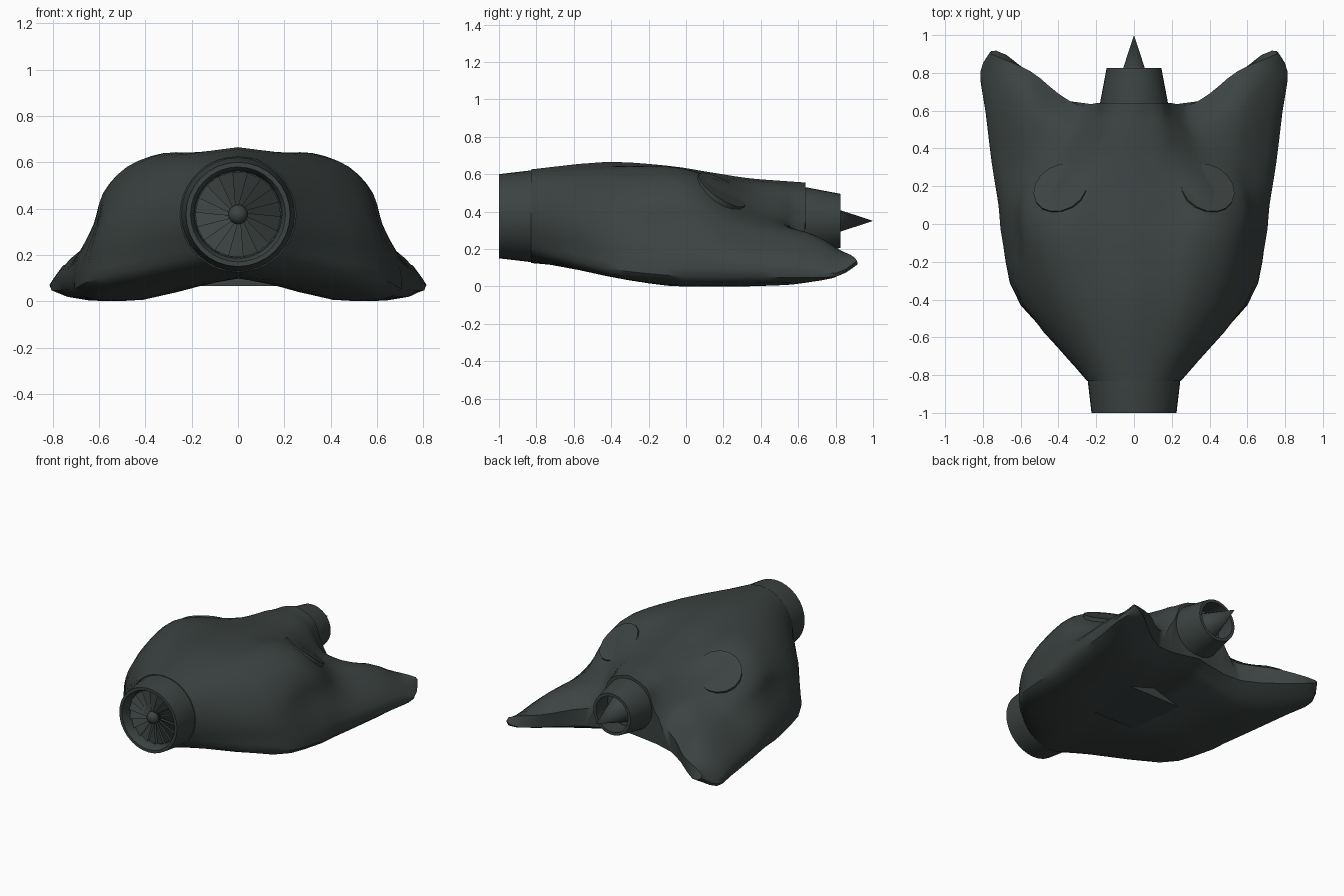
import bpy, bmesh, math
from mathutils import Vector

if "Cube" in bpy.data.objects:
    bpy.data.objects.remove(bpy.data.objects["Cube"])

mat = bpy.data.materials.new("dark_green_grey")
mat.diffuse_color = (0.045, 0.056, 0.054, 1)
mat.use_nodes = True
mat.node_tree.nodes["Principled BSDF"].inputs["Base Color"].default_value = mat.diffuse_color


def finish(name, bm, smooth=35):
    bmesh.ops.remove_doubles(bm, verts=bm.verts, dist=0.0005)
    bmesh.ops.recalc_face_normals(bm, faces=bm.faces)
    me = bpy.data.meshes.new(name)
    bm.to_mesh(me)
    bm.free()
    me.materials.append(mat)
    ob = bpy.data.objects.new(name, me)
    bpy.context.collection.objects.link(ob)
    bpy.ops.object.select_all(action='DESELECT')
    ob.select_set(True)
    bpy.context.view_layer.objects.active = ob
    if smooth:
        bpy.ops.object.shade_smooth_by_angle(angle=math.radians(smooth))
    return ob


def lathe(name, profile, zc, n=32):
    """Spin (y, radius) points around the engine axis."""
    bm = bmesh.new()
    rings = [[bm.verts.new((r * math.sin(2 * math.pi * i / n), y,
                            zc + r * math.cos(2 * math.pi * i / n)))
              for i in range(n)] for y, r in profile]
    for a, b in zip(rings, rings[1:]):
        for i in range(n):
            j = (i + 1) % n
            bm.faces.new((a[i], a[j], b[j], b[i]))
    return finish(name, bm)


def spline(pts, steps=3):
    """Smooth curve through every given point."""
    out = []
    for i in range(len(pts) - 1):
        p0, p1, p2 = pts[max(i - 1, 0)], pts[i], pts[i + 1]
        p3 = pts[min(i + 2, len(pts) - 1)]
        for s in range(steps):
            t = s / steps
            out.append(p1 + 0.5 * t * ((p2 - p0) + t * ((2 * p0 - 5 * p1 + 4 * p2 - p3)
                       + t * (3 * p1 - p0 - 3 * p2 + p3))))
    out.append(pts[-1])
    return out


# Hull: half sections (y, wing sweep, top z, belly z, points from top to belly)
SECTIONS = [
    (-.43, 0, .665, .098, (.15, .645, .29, .62, .42, .54, .52, .42, .575, .30, .59, .18, .575, .07, .30, .06)),
    (-.10, 0, .645, .115, (.18, .63, .32, .64, .48, .58, .575, .47, .61, .34, .685, .15, .665, .03, .40, .01)),
    (.10, 0, .615, .125, (.18, .595, .34, .595, .475, .535, .58, .43, .625, .32, .71, .15, .68, .02, .41, .01)),
    (.32, 0, .58, .125, (.15, .56, .27, .505, .38, .425, .50, .355, .59, .285, .74, .14, .71, .02, .43, .01)),
    (.50, .35, .565, .13, (.14, .535, .23, .45, .31, .37, .43, .33, .59, .285, .77, .13, .74, .02, .42, .025)),
    (.57, .85, .56, .14, (.14, .515, .21, .41, .29, .32, .42, .28, .59, .26, .795, .10, .76, .045, .38, .06)),
    (.64, 1, .555, .15, (.14, .50, .20, .36, .29, .25, .40, .225, .55, .195, .755, .155, .675, .105, .34, .11)),
]
SWEEP = (0, 0, 0, -.01, .05, .17, .26, .255, .01, 0)

rows = [[Vector((.25 * math.sin(math.radians(20 * k)), -.83,
                 .375 + .25 * math.cos(math.radians(20 * k)))) for k in range(10)]]
for yc, w, top, belly, p in SECTIONS:
    xz = [(0, top)] + list(zip(p[::2], p[1::2])) + [(0, belly)]
    rows.append([Vector((x, yc + w * s, z)) for (x, z), s in zip(xz, SWEEP)])
cols = [spline(c) for c in zip(*rows)]
grid = [spline(r) for r in zip(*cols)]

bm = bmesh.new()
loops = []
for row in grid:
    half = [(v.x, v.y, max(v.z, 0)) for v in row]
    loop = half + [(-x, y, z) for x, y, z in half[-2:0:-1]]
    loops.append([bm.verts.new(c) for c in loop])
for a, b in zip(loops, loops[1:]):
    for i in range(len(a)):
        j = (i + 1) % len(a)
        bm.faces.new((a[i], a[j], b[j], b[i]))
bm.faces.new(loops[0])
# Trailing edge: strip of triangles from each wing tip inwards to the middle
last, n = loops[-1], len(loops[-1])
for sgn in (1, -1):
    a, b = 18, 18
    while a > 0 or b < 27:
        step_a = b == 27 or (a > 0 and abs(last[a - 1].co.x) >= abs(last[b + 1].co.x))
        c = a - 1 if step_a else b + 1
        if a != b:
            bm.faces.new([last[(sgn * i) % n] for i in (a, b, c)])
        if step_a:
            a = c
        else:
            b = c
finish("hull", bm, 40)

# Front intake ring, fan and hub
ZF, ZR = .375, .35
lathe("intake_ring", [(-.80, .245), (-.83, .245), (-1, .225), (-1, .205), (-.97, .19), (-.92, .187), (-.92, 0)], ZF)
lathe("fan_hub", [(-.92, .042), (-.95, .042), (-.965, .036), (-.977, .022), (-.982, 0)], ZF, 16)
bm = bmesh.new()
for i in range(18):
    a = 2 * math.pi * i / 18
    vs = []
    for r, twist, y in ((.035, 0, -.95), (.185, .22, -.95), (.185, .57, -.932), (.035, .35, -.932)):
        t = a + twist
        vs.append(bm.verts.new((r * math.sin(t), y, ZF + r * math.cos(t))))
    bm.faces.new(vs)
finish("fan_blades", bm, 0)

# Rear nozzle and tail cone
lathe("nozzle", [(.60, .183), (.64, .18), (.825, .145), (.825, .125), (.68, .135), (.68, 0)], ZR)
lathe("tail_cone", [(.68, .105), (1, 0)], ZR, 16)

# Round flat caps on the shoulders
for side, name in ((1, "right_shoulder_cap"), (-1, "left_shoulder_cap")):
    bm = bmesh.new()
    bmesh.ops.create_cone(bm, cap_ends=True, segments=16, radius1=.15, radius2=.15, depth=.03)
    rot = Vector((.4 * side, .68, 1)).to_track_quat('Z', 'Y')
    for v in bm.verts:
        v.co = rot @ v.co + Vector((.385 * side, .185, .505))
    finish(name, bm)

# Flat belly plate
bm = bmesh.new()
bmesh.ops.create_cube(bm, size=1)
for v in bm.verts:
    v.co = Vector((v.co.x * .4, v.co.y * .4, .095 + v.co.z * .06))
finish("belly_plate", bm, 0)
